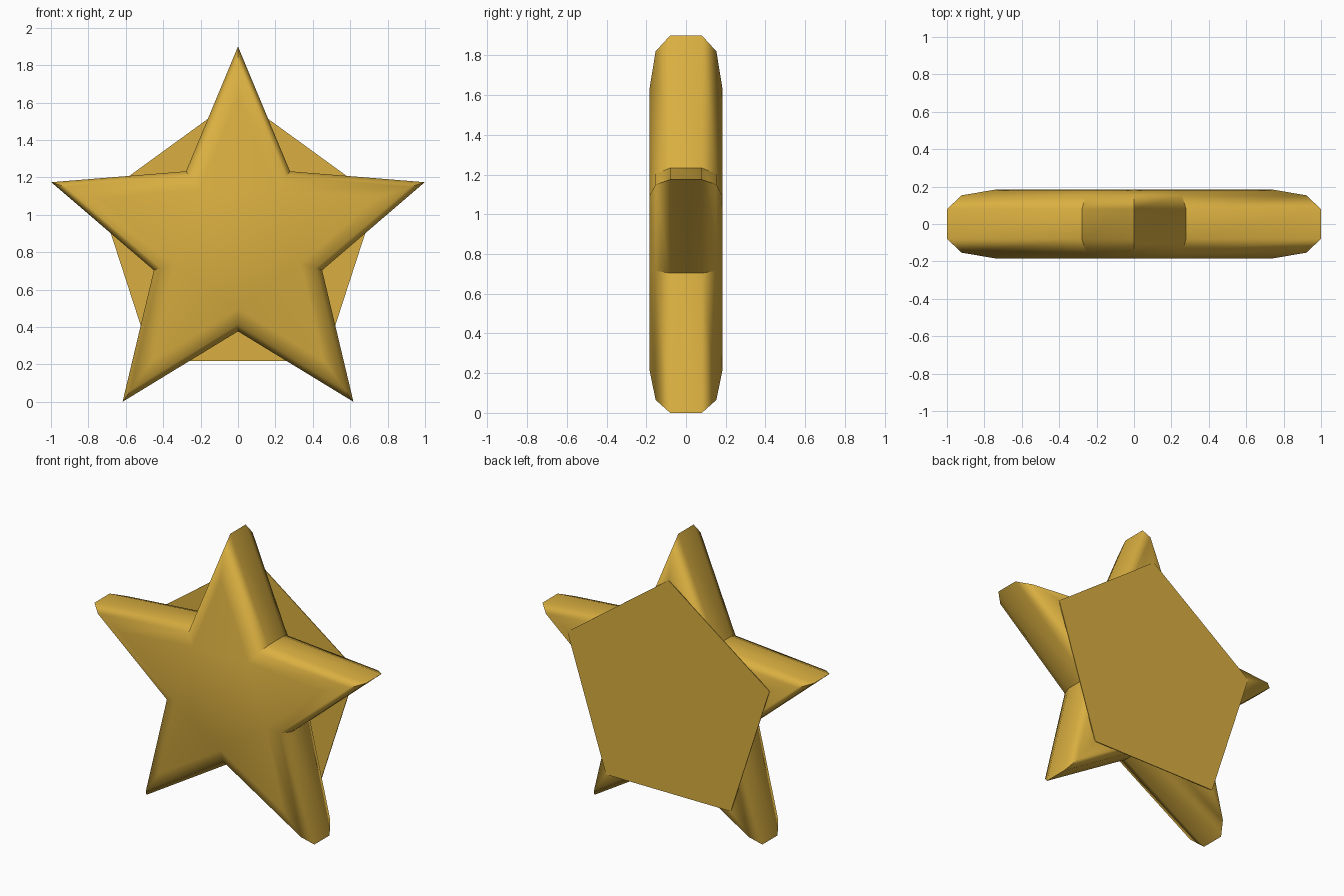
import bpy, bmesh
from math import sin, cos, pi, radians

cube = bpy.data.objects.get("Cube")
if cube:
    bpy.data.objects.remove(cube, do_unlink=True)

CENTRE_Z = 0.85
TIP, NOTCH = 1.05, 0.473
CAP_SCALE = 0.743
DEPTH = 0.184

gold = bpy.data.materials.new("gold")
gold.use_nodes = True
colour = (0.70, 0.43, 0.052, 1)
gold.diffuse_color = colour
gold.node_tree.nodes["Principled BSDF"].inputs["Base Color"].default_value = colour


def ring(bm, radii, y):
    """Loop of vertices around the centre, cycling through the radii."""
    count = 5 * len(radii)
    verts = []
    for i in range(count):
        a = 2 * pi * i / count
        r = radii[i % len(radii)]
        verts.append(bm.verts.new((r * sin(a), y, CENTRE_Z + r * cos(a))))
    return verts


def loft(name, sections):
    """Closed solid through (radii, y) sections, capped at both ends."""
    bm = bmesh.new()
    rings = [ring(bm, radii, y) for radii, y in sections]
    for a, b in zip(rings, rings[1:]):
        for i in range(len(a)):
            j = (i + 1) % len(a)
            bm.faces.new((a[i], a[j], b[j], b[i]))
    bm.faces.new(rings[0])
    bm.faces.new(rings[-1][::-1])
    bmesh.ops.recalc_face_normals(bm, faces=bm.faces)
    mesh = bpy.data.meshes.new(name)
    bm.to_mesh(mesh)
    bm.free()
    mesh.materials.append(gold)
    obj = bpy.data.objects.new(name, mesh)
    bpy.context.collection.objects.link(obj)
    return obj


# Star body with rounded rims, symmetric front to back
rim = [(CAP_SCALE, DEPTH), (0.924, 0.153), (1.0, 0.08)]
profile = [(s, -y) for s, y in rim] + [(s, y) for s, y in reversed(rim)]
star = loft("star_body", [((TIP * s, NOTCH * s), y) for s, y in profile])

# Thin five-sided plate joining the arms across the back
plate_radius = (TIP * CAP_SCALE,)
loft("back_plate", [(plate_radius, DEPTH - 0.004), (plate_radius, DEPTH + 0.001)])

# Smooth rims with crisp arm edges
bpy.ops.object.select_all(action="DESELECT")
star.select_set(True)
bpy.context.view_layer.objects.active = star
bpy.ops.object.shade_smooth_by_angle(angle=radians(50))
